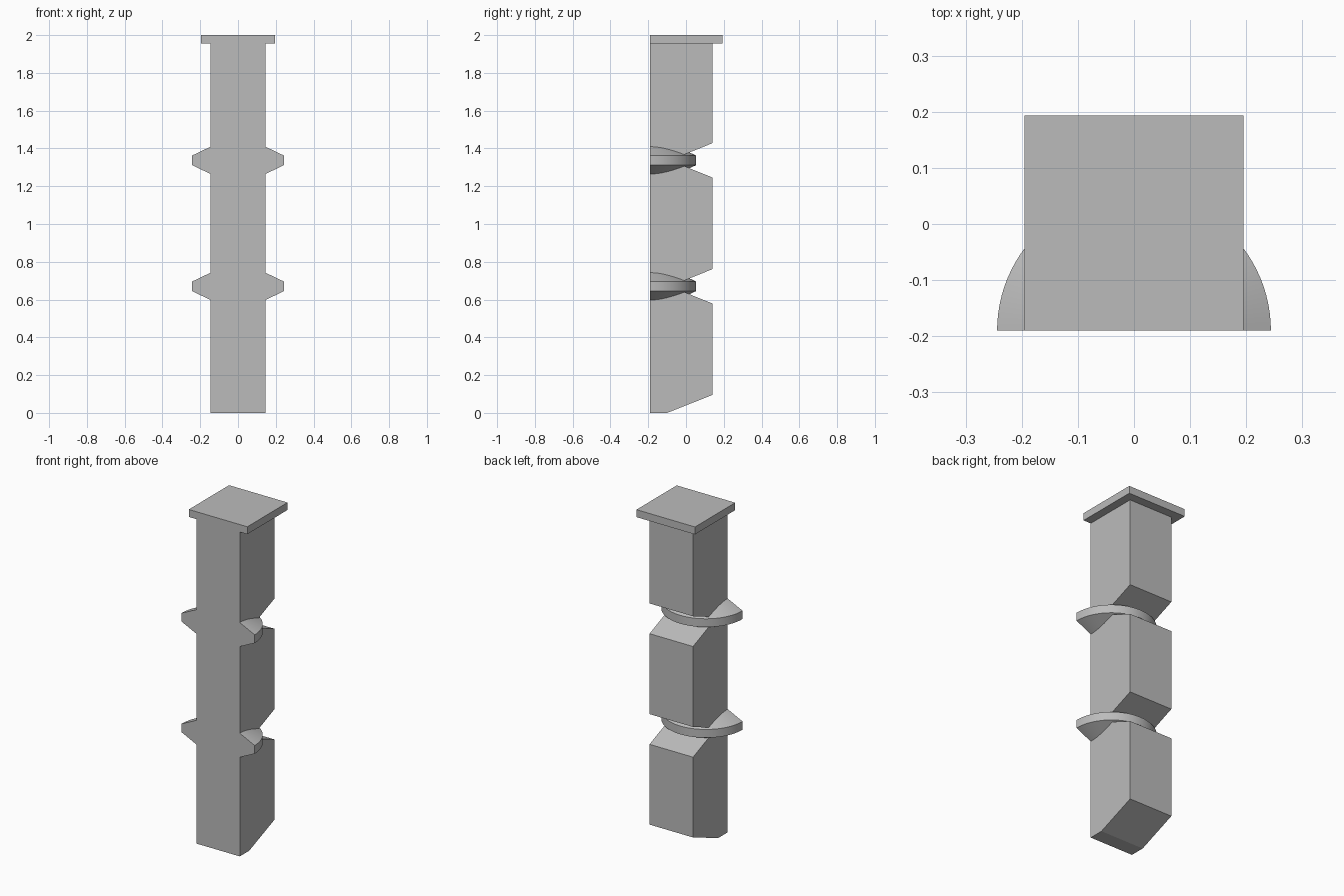
import bpy, bmesh
from math import cos, sin, pi, radians

cube = bpy.data.objects.get("Cube")
if cube:
    bpy.data.objects.remove(cube, do_unlink=True)

FRONT, BACK = -0.19, 0.14
HALF_WIDTH = 0.145
COLLAR_HEIGHTS = (0.67, 1.337)
SEGMENTS = 96

stone = bpy.data.materials.new("plain grey")
stone.use_nodes = True
stone.diffuse_color = (0.5, 0.5, 0.5, 1)
stone.node_tree.nodes["Principled BSDF"].inputs["Base Color"].default_value = (0.5, 0.5, 0.5, 1)


def make_object(name, bm):
    bmesh.ops.recalc_face_normals(bm, faces=bm.faces)
    mesh = bpy.data.meshes.new(name)
    bm.to_mesh(mesh)
    bm.free()
    mesh.materials.append(stone)
    obj = bpy.data.objects.new(name, mesh)
    bpy.context.collection.objects.link(obj)
    return obj


def extrude_side_profile(name, points, half_width):
    """Extrude a y-z outline symmetrically across x."""
    bm = bmesh.new()
    face = bm.faces.new([bm.verts.new((-half_width, y, z)) for y, z in points])
    grown = bmesh.ops.extrude_face_region(bm, geom=[face])["geom"]
    verts = [v for v in grown if isinstance(v, bmesh.types.BMVert)]
    bmesh.ops.translate(bm, verts=verts, vec=(2 * half_width, 0, 0))
    return make_object(name, bm)


def make_collar(name, height):
    """Double cone with a thin upright rim, centred on the front plane."""
    bm = bmesh.new()
    rings = []
    for radius, z in ((0.06, -0.113), (0.244, -0.025), (0.244, 0.025), (0.06, 0.113)):
        rings.append([bm.verts.new((radius * cos(2 * pi * i / SEGMENTS),
                                    FRONT + radius * sin(2 * pi * i / SEGMENTS),
                                    height + z)) for i in range(SEGMENTS)])
    for low, high in zip(rings, rings[1:]):
        for i in range(SEGMENTS):
            j = (i + 1) % SEGMENTS
            bm.faces.new((low[i], low[j], high[j], high[i]))
    bm.faces.new(rings[0])
    bm.faces.new(rings[-1])
    return make_object(name, bm)


# Shaft outline: sloped foot and a V notch behind each collar
ahead = FRONT - 0.2
outline = [(ahead, 0), (-0.1, 0), (BACK, 0.095)]
for z in COLLAR_HEIGHTS:
    outline += [(BACK, z - 0.091), (-0.085, z), (BACK, z + 0.091)]
outline += [(BACK, 1.97), (ahead, 1.97)]
column = extrude_side_profile("column", outline, HALF_WIDTH)

# Square cap and the two collars
cap = extrude_side_profile(
    "cap", [(ahead, 1.955), (0.193, 1.955), (0.193, 2), (ahead, 2)], 0.195)
parts = [cap] + [make_collar("collar", z) for z in COLLAR_HEIGHTS]

# Merge the parts into one solid
bpy.context.view_layer.objects.active = column
for part in parts:
    union = column.modifiers.new("union", "BOOLEAN")
    union.operation = "UNION"
    union.solver = "EXACT"
    union.object = part
    bpy.ops.object.modifier_apply(modifier=union.name)
    bpy.data.objects.remove(part, do_unlink=True)

# Slice the front flat and close it
bm = bmesh.new()
bm.from_mesh(column.data)
cut = bmesh.ops.bisect_plane(bm, geom=bm.verts[:] + bm.edges[:] + bm.faces[:],
                             plane_co=(0, FRONT, 0), plane_no=(0, -1, 0),
                             clear_outer=True)["geom_cut"]
bmesh.ops.holes_fill(bm, edges=[e for e in cut if isinstance(e, bmesh.types.BMEdge)])
bmesh.ops.recalc_face_normals(bm, faces=bm.faces)
bm.to_mesh(column.data)
bm.free()

bpy.ops.object.select_all(action="DESELECT")
column.select_set(True)
bpy.context.view_layer.objects.active = column
bpy.ops.object.shade_smooth_by_angle(angle=radians(20))
